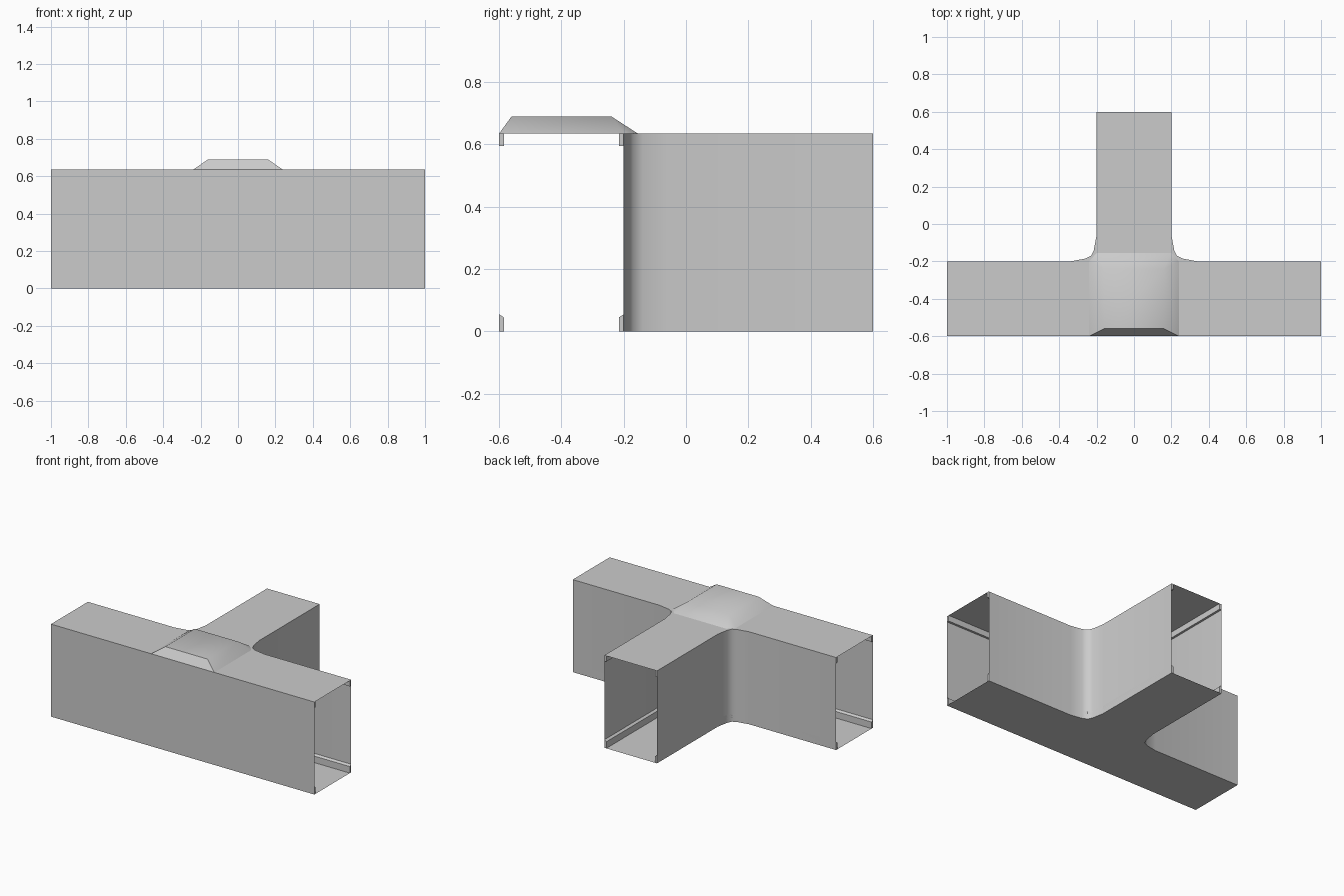
import bpy
import bmesh
from math import radians

if "Cube" in bpy.data.objects:
    bpy.data.objects.remove(bpy.data.objects["Cube"], do_unlink=True)

grey = bpy.data.materials.new("sheet_grey")
grey.use_nodes = True
grey.diffuse_color = (0.6, 0.6, 0.6, 1)
grey.node_tree.nodes["Principled BSDF"].inputs["Base Color"].default_value = (0.6, 0.6, 0.6, 1)

HEIGHT = 0.635
LIP = 0.015  # thickness of the edge rails


def build(name, faces, smooth=None):
    """Make an object from a list of polygons, welding shared corners."""
    bm = bmesh.new()
    for face in faces:
        bm.faces.new([bm.verts.new(p) for p in face])
    bmesh.ops.remove_doubles(bm, verts=bm.verts, dist=0.0001)
    mesh = bpy.data.meshes.new(name)
    bm.to_mesh(mesh)
    bm.free()
    mesh.materials.append(grey)
    obj = bpy.data.objects.new(name, mesh)
    bpy.context.collection.objects.link(obj)
    if smooth:
        bpy.ops.object.select_all(action='DESELECT')
        obj.select_set(True)
        bpy.context.view_layer.objects.active = obj
        bpy.ops.object.shade_smooth_by_angle(angle=radians(smooth))
    return obj


def at(points, z):
    return [(x, y, z) for x, y in points]


def mirror(points):
    return [(-x, y) for x, y in reversed(points)]


def band(low, high):
    """Quads joining two rows of points."""
    return [[low[i], low[i + 1], high[i + 1], high[i]] for i in range(len(low) - 1)]


def rail(name, outer, inner):
    """Upper and lower rails lining a wall; the lower one has a sloped top."""
    for label, profile in (
        ("lower", [(outer, 0), (inner, 0), (inner, 0.045), (outer, 0.055)]),
        ("upper", [(outer, 0.595), (inner, 0.595), (inner, HEIGHT), (outer, HEIGHT)]),
    ):
        rows = [at(path, z) for path, z in profile]
        faces = []
        for a, b in zip(rows, rows[1:]):
            faces += band(a, b)
        if label == "lower":
            faces += band(rows[3], rows[0])
        faces += [[r[0] for r in rows], [r[-1] for r in reversed(rows)]]
        build(f"{label}_rail_{name}", faces)


# Plan outlines: side wall with rounded inner corner, and its mirror
left_path = [(1, -0.2), (0.34, -0.2), (0.26, -0.185), (0.23, -0.17),
             (0.215, -0.14), (0.2, -0.06), (0.2, 0.6)]
right_path = mirror(left_path)
front_path = [(-1, -0.6), (1, -0.6)]

# Walls
build("front_wall", band(at(front_path, 0), at(front_path, HEIGHT)))
for name, path in (("left", left_path), ("right", right_path)):
    build(f"{name}_corner_wall", band(at(path, 0), at(path, HEIGHT)), 40)

# Floor and roof, the roof notched for the raised hatch
build("floor", [list(reversed(at(front_path + left_path + right_path, 0)))])
hatch = [(-0.24, -0.6), (-0.24, -0.2), (-0.2, -0.155),
         (0.2, -0.155), (0.24, -0.2), (0.24, -0.6)]
build("roof", [at([(-1, -0.6)] + hatch + [(1, -0.6)] + left_path + right_path, HEIGHT)])

# Raised junction cover with sloped sides
crown = [(-0.16, -0.56), (-0.16, -0.24), (-0.16, -0.24),
         (0.16, -0.24), (0.16, -0.24), (0.16, -0.56)]
base, top = at(hatch, HEIGHT), at(crown, 0.69)
cover = [[top[0], top[5], top[3], top[1]],
         [base[0], base[5], top[5], top[0]],
         [base[1], base[0], top[0], top[1]],
         [base[2], base[1], top[1]],
         [base[3], base[2], top[1], top[3]],
         [base[4], base[3], top[3]],
         [base[5], base[4], top[3], top[5]]]
build("junction_cover", cover, 45)

# Rails inside the walls
left_inner = [(x - LIP, y - LIP) for x, y in left_path]
left_inner[0] = (1, -0.2 - LIP)
left_inner[-1] = (0.2 - LIP, 0.6)
rail("front", front_path, [(x, y + LIP) for x, y in front_path])
rail("left", left_path, left_inner)
rail("right", right_path, mirror(left_inner))
